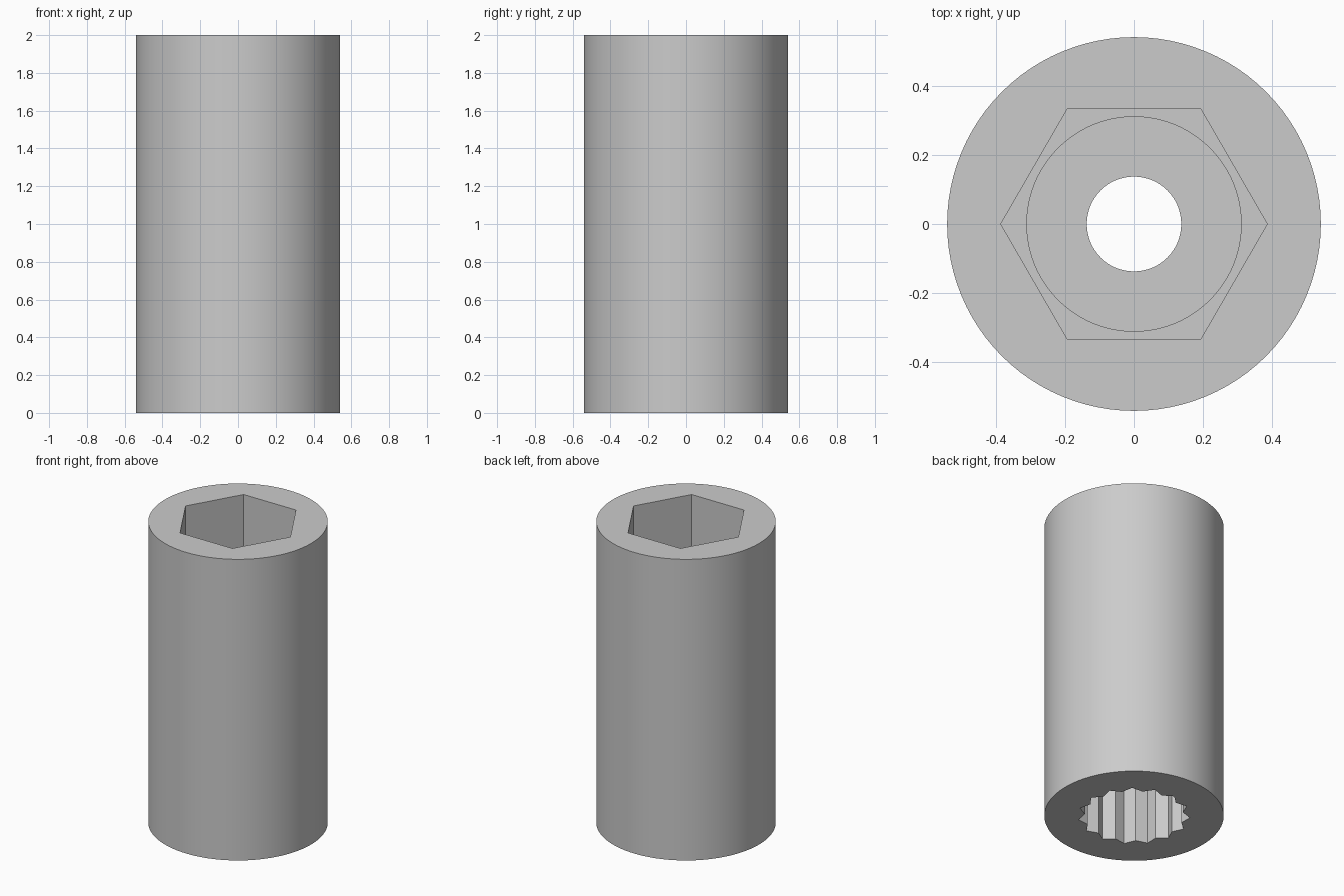
import bpy
import bmesh
from math import cos, sin, pi, radians

cube = bpy.data.objects.get("Cube")
if cube:
    bpy.data.objects.remove(cube, do_unlink=True)

BODY_RADIUS = 0.54
LENGTH = 2.0
OVERSHOOT = 0.1

steel = bpy.data.materials.new("satin grey")
steel.use_nodes = True
GREY = (0.6, 0.6, 0.6, 1.0)
steel.diffuse_color = GREY
steel.node_tree.nodes["Principled BSDF"].inputs["Base Color"].default_value = GREY


def prism(name, outline, bottom, top):
    """Upright solid with the given outline."""
    bm = bmesh.new()
    base = bm.faces.new([bm.verts.new((x, y, bottom)) for x, y in outline])
    extruded = bmesh.ops.extrude_face_region(bm, geom=[base], use_keep_orig=True)
    verts = [v for v in extruded["geom"] if isinstance(v, bmesh.types.BMVert)]
    bmesh.ops.translate(bm, verts=verts, vec=(0, 0, top - bottom))
    bmesh.ops.recalc_face_normals(bm, faces=bm.faces)
    mesh = bpy.data.meshes.new(name)
    bm.to_mesh(mesh)
    bm.free()
    mesh.materials.append(steel)
    obj = bpy.data.objects.new(name, mesh)
    bpy.context.collection.objects.link(obj)
    return obj


def ring(radii, count):
    """Points around a circle, cycling through the radii."""
    return [(radii[i % len(radii)] * cos(2 * pi * i / count),
             radii[i % len(radii)] * sin(2 * pi * i / count)) for i in range(count)]


# Round outer body
body = prism("socket_body", ring([BODY_RADIUS], 96), 0, LENGTH)

# Hexagonal recess, round clearance bore, through hole and 15-point lower socket
cutters = [
    prism("hex_recess", ring([0.385], 6), 1.4, LENGTH + OVERSHOOT),
    prism("clearance_bore", ring([0.31], 96), 1.0, 1.5),
    prism("through_hole", ring([0.137], 64), 0.5, 1.1),
    prism("splined_recess", ring([0.338, 0.297], 30), -OVERSHOOT, 0.6),
]

bpy.ops.object.select_all(action="DESELECT")
bpy.context.view_layer.objects.active = body
body.select_set(True)
for cutter in cutters:
    cutter.hide_render = True
    cut = body.modifiers.new(cutter.name, "BOOLEAN")
    cut.operation = "DIFFERENCE"
    cut.solver = "EXACT"
    cut.object = cutter
    bpy.ops.object.modifier_apply(modifier=cut.name)
    bpy.data.objects.remove(cutter, do_unlink=True)

# Smooth round walls, crisp corners
bpy.ops.object.shade_smooth_by_angle(angle=radians(20))
